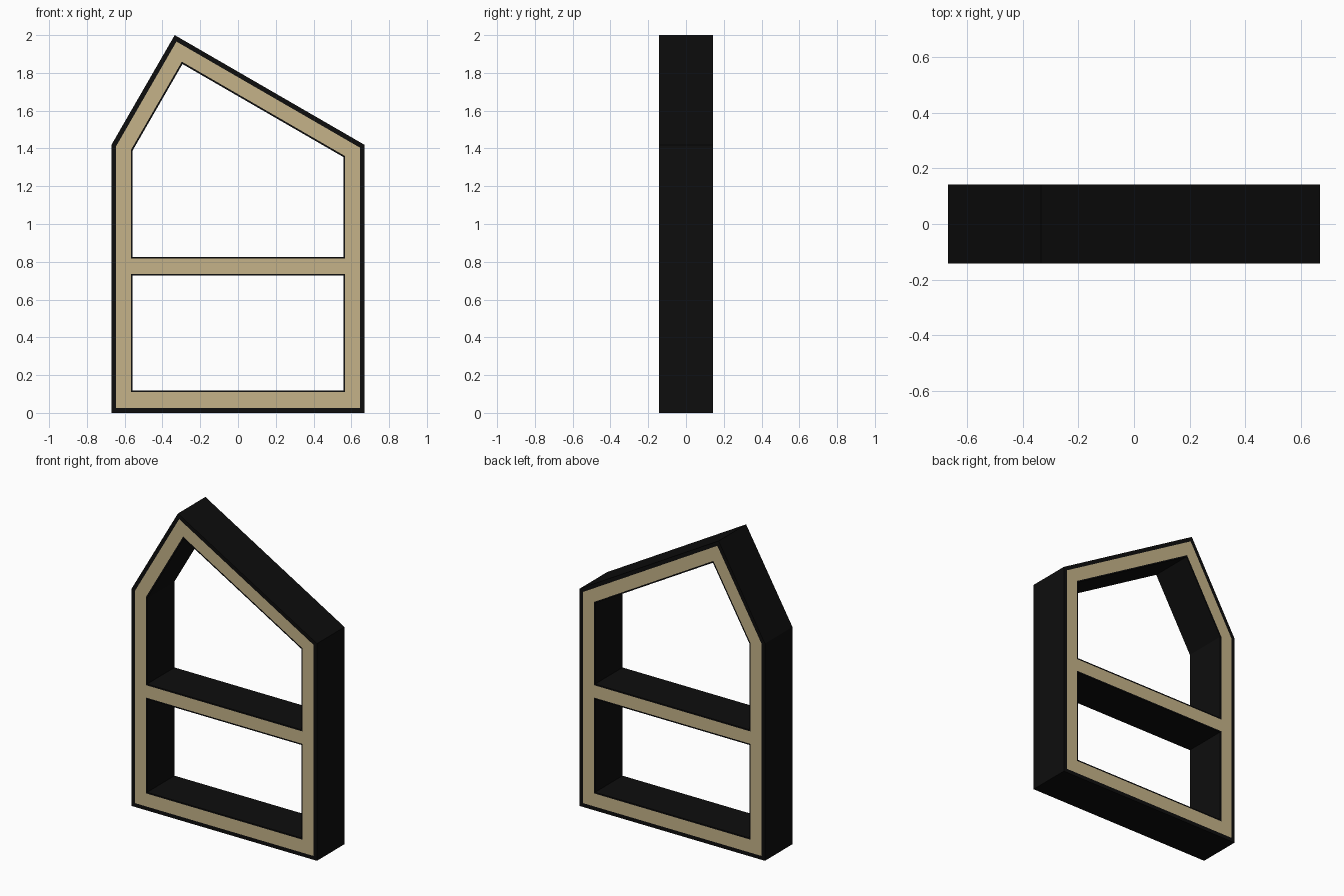
import bpy
import bmesh
from mathutils import Vector
from mathutils.geometry import intersect_line_line_2d as _unused, normal

if "Cube" in bpy.data.objects:
    bpy.data.objects.remove(bpy.data.objects["Cube"], do_unlink=True)

HALF_DEPTH = 0.142
BORDER = 0.025      # black rim around the outside
WALL = 0.112        # thickness of the outer boards
LINING = 0.009      # thin black edge around each opening


def material(name, rgb):
    mat = bpy.data.materials.new(name)
    mat.use_nodes = True
    mat.diffuse_color = (*rgb, 1)
    bsdf = mat.node_tree.nodes["Principled BSDF"]
    bsdf.inputs["Base Color"].default_value = (*rgb, 1)
    bsdf.inputs["Roughness"].default_value = 0.8
    return mat


def inset(points, dist):
    """Move every side of a counter-clockwise polygon inward by dist."""
    result = []
    for i, p in enumerate(points):
        before = (p - points[i - 1]).normalized()
        after = (points[(i + 1) % len(points)] - p).normalized()
        n1 = Vector((-before.y, before.x))
        n2 = Vector((-after.y, after.x))
        result.append(p + (n1 + n2) * dist / (1 + n1.dot(n2)))
    return result


# Outlines in the x-z plane, counter-clockwise
outline = [Vector(p) for p in
           ((-0.67, 0), (0.67, 0), (0.67, 1.419), (-0.335, 2), (-0.67, 1.419))]
face_edge = inset(outline, BORDER)
inner = inset(outline, WALL)
left, right = inner[0].x, inner[1].x
floor_top = 0.119
shelf_bottom, shelf_top = 0.727, 0.826
lower = [Vector(p) for p in ((left, floor_top), (right, floor_top),
                             (right, shelf_bottom), (left, shelf_bottom))]
upper = [Vector((left, shelf_top)), Vector((right, shelf_top))] + inner[2:]
lower_edge, upper_edge = inset(lower, -LINING), inset(upper, -LINING)

bm = bmesh.new()


def ring(points, y):
    """Closed loop of edges at depth y."""
    verts = [bm.verts.new((p.x, y, p.y)) for p in points]
    edges = [bm.edges.new((verts[i - 1], verts[i])) for i in range(len(verts))]
    return verts, edges


def fill(rings, y, index):
    """Flat region between an outer ring and the rings inside it."""
    edges = [e for r in rings for e in r[1]]
    made = bmesh.ops.triangle_fill(bm, use_beauty=True, use_dissolve=False,
                                   edges=edges, normal=(0, 1 if y > 0 else -1, 0))
    for f in made["geom"]:
        if isinstance(f, bmesh.types.BMFace):
            f.material_index = index


# Front and back: black rim, wooden face, black linings
sides = []
for y in (-HALF_DEPTH, HALF_DEPTH):
    o, f, le, ue, lo, up = [ring(p, y) for p in
                            (outline, face_edge, lower_edge, upper_edge, lower, upper)]
    fill((o, f), y, 0)
    fill((f, le, ue), y, 1)
    fill((le, lo), y, 0)
    fill((ue, up), y, 0)
    sides.append((o[0], lo[0], up[0]))

# Outer walls and the insides of both openings
for front, back in zip(*sides):
    for i in range(len(front)):
        bm.faces.new((front[i - 1], front[i], back[i], back[i - 1]))

bmesh.ops.recalc_face_normals(bm, faces=bm.faces)
mesh = bpy.data.meshes.new("shelf_frame")
bm.to_mesh(mesh)
bm.free()
mesh.materials.append(material("black paint", (0.004, 0.004, 0.004)))
mesh.materials.append(material("pale wood", (0.56, 0.45, 0.25)))
shelf = bpy.data.objects.new("shelf_frame", mesh)
bpy.context.collection.objects.link(shelf)
